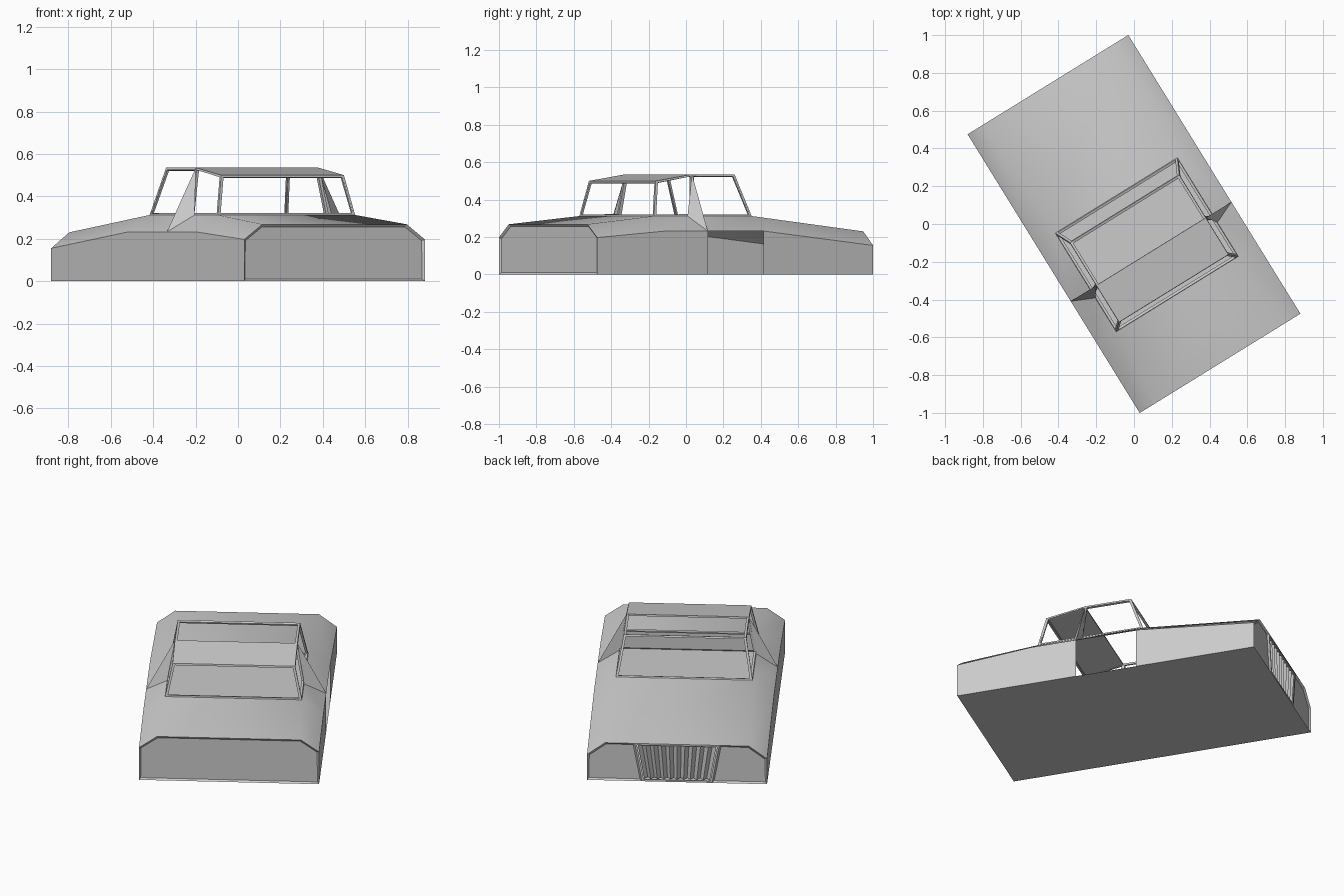
import bpy, bmesh, math
from mathutils import Vector

if "Cube" in bpy.data.objects:
    bpy.data.objects.remove(bpy.data.objects["Cube"])

ANGLE = math.radians(31.7)   # the whole car is turned about z
END = 0.867                  # half length


def finish(name, bm, smooth=False):
    me = bpy.data.meshes.new(name)
    bm.to_mesh(me)
    bm.free()
    ob = bpy.data.objects.new(name, me)
    bpy.context.collection.objects.link(ob)
    ob.rotation_euler.z = ANGLE
    if smooth:
        bpy.context.view_layer.objects.active = ob
        ob.select_set(True)
        bpy.ops.object.shade_smooth_by_angle(angle=math.radians(42))
        ob.select_set(False)
    return ob


def face(bm, pts, center=Vector((0, -0.13, 0.15))):
    """Add a polygon whose normal points away from center."""
    f = bm.faces.new([bm.verts.new(p) for p in pts])
    f.normal_update()
    if f.normal.dot(f.calc_center_median() - center) < 0:
        f.normal_flip()
    return f


# Stations along the body: position, side height, crest half width, crest height
STATIONS = [(-END, 0.197, 0.40, 0.268), (-0.436, 0.232, 0.38, 0.312),
            (-0.172, 0.232, 0.38, 0.312), (0.178, 0.232, 0.38, 0.312),
            (END, 0.155, 0.40, 0.23)]
B_TOP = (0.34, -0.172, 0.535)

# Body shell: floor, side walls, shoulders, hood and rear deck
bm = bmesh.new()
for i in range(4):
    (v0, s0, w0, t0), (v1, s1, w1, t1) = STATIONS[i], STATIONS[i + 1]
    for sx in (-1, 1):
        if not (i == 2 and sx == 1):      # right doorway is open
            face(bm, [(sx * .5, v0, 0), (sx * .5, v1, 0), (sx * .5, v1, s1), (sx * .5, v0, s0)])
        face(bm, [(sx * .5, v0, s0), (sx * .5, v1, s1), (sx * w1, v1, t1), (sx * w0, v0, t0)])
    if i in (0, 3):
        face(bm, [(-w0, v0, t0), (w0, v0, t0), (w1, v1, t1), (-w1, v1, t1)])
    face(bm, [(-.5, v0, 0), (.5, v0, 0), (.5, v1, 0), (-.5, v1, 0)])
bmesh.ops.remove_doubles(bm, verts=bm.verts, dist=1e-4)
finish("body_shell", bm, True)

# Plain end with a recessed panel
bm = bmesh.new()
f = face(bm, [(-.5, -END, 0), (.5, -END, 0), (.5, -END, .197), (.4, -END, .268),
              (-.4, -END, .268), (-.5, -END, .197)])
bmesh.ops.inset_individual(bm, faces=[f], thickness=0.013, depth=-0.01)
finish("plain_end_panel", bm)

# Grille end: two recessed side panels and a framed opening
bm = bmesh.new()
for sx in (-1, 1):
    f = face(bm, [(sx * .5, END, 0), (sx * .195, END, 0), (sx * .235, END, .23),
                  (sx * .4, END, .23), (sx * .5, END, .155)])
    bmesh.ops.inset_individual(bm, faces=[f], thickness=0.014, depth=-0.01)
f = face(bm, [(-.195, END, 0), (.195, END, 0), (.235, END, .23), (-.235, END, .23)])
bmesh.ops.inset_individual(bm, faces=[f], thickness=0.016, depth=0)
bmesh.ops.delete(bm, geom=[f], context='FACES')
finish("grille_end_panel", bm)

# Grille: folded vertical slats filling the opening
bm = bmesh.new()
N = 20
cols = []
for i in range(N + 1):
    t = 2 * i / N - 1
    y = END - (0.004 if i % 2 == 0 else 0.028)
    cols.append([bm.verts.new((t * .182, y, .014)), bm.verts.new((t * .217, y, .216))])
for a, b in zip(cols, cols[1:]):
    bm.faces.new((b[0], a[0], a[1], b[1]))
finish("grille_slats", bm)

# Cabin frame: each window panel is inset and its middle removed
A0, A1 = (.38, .178, .312), (.34, .095, .535)
B0 = (.38, -.19, .312)
C0, C1 = (.38, -.436, .312), (.34, -.40, .50)


def mir(p):
    return (-p[0], p[1], p[2])


panels = [("windshield_frame", [A0, A1, mir(A1), mir(A0)]),
          ("rear_window_frame", [C0, C1, mir(C1), mir(C0)])]
for side, m in (("right", lambda p: p), ("left", mir)):
    panels.append((side + "_door_window_frame", [m(p) for p in (A0, A1, B_TOP, B0)]))
    panels.append((side + "_rear_side_window_frame", [m(p) for p in (B0, B_TOP, C1, C0)]))
for name, pts in panels:
    bm = bmesh.new()
    f = face(bm, pts)
    bmesh.ops.inset_individual(bm, faces=[f], thickness=0.014, depth=0)
    bmesh.ops.delete(bm, geom=[f], context='FACES')
    mod = finish(name, bm).modifiers.new("thickness", 'SOLIDIFY')
    mod.thickness = 0.014
    mod.offset = -1

# Rear roof panel (the front half of the roof is open)
bm = bmesh.new()
face(bm, [B_TOP, mir(B_TOP), mir(C1), C1])
mod = finish("roof_panel", bm).modifiers.new("thickness", 'SOLIDIFY')
mod.thickness = 0.01
mod.offset = -1

# Fins running from the roof down to the body sides
for side, m in (("right", lambda p: p), ("left", mir)):
    bm = bmesh.new()
    low, sill_f, sill_b = (.5, -.172, .232), (.38, -.172, .312), (.38, -.225, .312)
    mid = Vector((m((.40, -.19, .33))))
    face(bm, [m(p) for p in (B_TOP, low, sill_f)], mid)
    face(bm, [m(p) for p in (B_TOP, low, sill_b)], mid)
    finish(side + "_roof_fin", bm)
